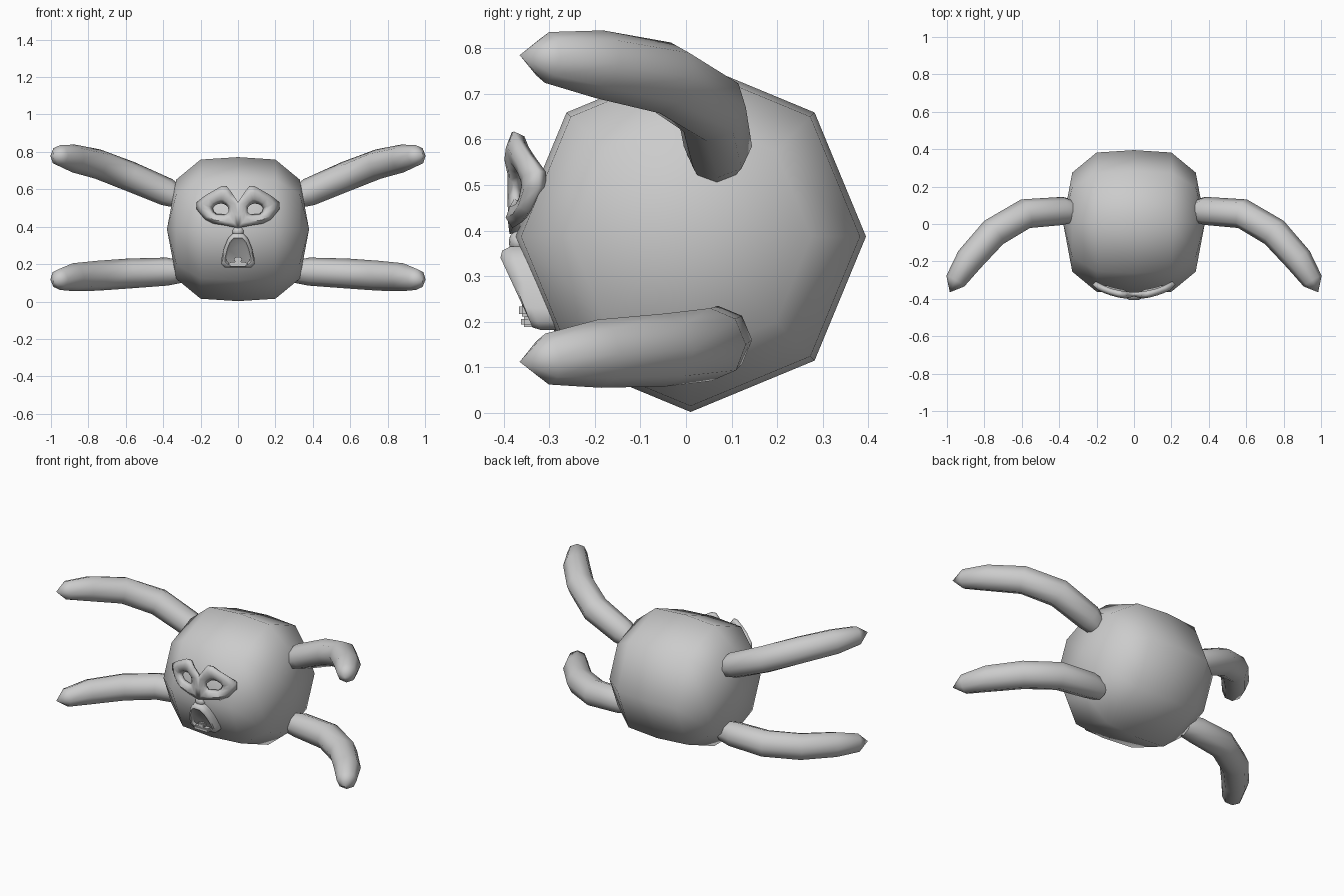
import bpy, bmesh
from math import sin, cos, pi, radians
from mathutils import Vector

if "Cube" in bpy.data.objects:
    bpy.data.objects.remove(bpy.data.objects["Cube"])


def finish(name, bm, angle=60):
    bmesh.ops.recalc_face_normals(bm, faces=bm.faces)
    me = bpy.data.meshes.new(name)
    bm.to_mesh(me)
    bm.free()
    ob = bpy.data.objects.new(name, me)
    bpy.context.collection.objects.link(ob)
    bpy.ops.object.select_all(action='DESELECT')
    ob.select_set(True)
    bpy.context.view_layer.objects.active = ob
    bpy.ops.object.shade_smooth_by_angle(angle=radians(angle))
    return ob


def loft(bm, rings, cap_start=True, cap_end=True):
    # bridge equal closed loops of points
    loops = [[bm.verts.new(p) for p in r] for r in rings]
    n = len(loops[0])
    for a, b in zip(loops, loops[1:]):
        for i in range(n):
            j = (i + 1) % n
            bm.faces.new((a[i], a[j], b[j], b[i]))
    if cap_start:
        bm.faces.new(loops[0])
    if cap_end:
        bm.faces.new(loops[-1])


def weld(bm):
    bmesh.ops.remove_doubles(bm, verts=bm.verts, dist=0.0005)


# Body: eight-sided barrel turned around the x axis
profile = [(-.38, 0), (-.33, .265), (-.2, .372), (0, .385), (.2, .372), (.33, .265), (.38, 0)]
bm = bmesh.new()
loft(bm, [[(x, .01 + r * cos(k * pi / 4), .387 + r * sin(k * pi / 4)) for k in range(8)]
          for x, r in profile], False, False)
weld(bm)
finish("body", bm)


# Limbs: bent tapering tubes with pointed tips
def limb(name, path, radii, side):
    pts = [Vector((side * x, y, z)) for x, y, z in path]
    rings = []
    for i, p in enumerate(pts):
        t = (pts[min(i + 1, len(pts) - 1)] - pts[max(i - 1, 0)]).normalized()
        u = t.cross(Vector((0, 0, 1))).normalized()
        v = u.cross(t)
        rings.append([p + radii[i] * (u * cos(k * pi / 4) + v * sin(k * pi / 4)) for k in range(8)])
    bm = bmesh.new()
    loft(bm, rings, True, False)
    weld(bm)
    finish(name, bm)


upper = [(.33, .065, .56), (.38, .07, .585), (.58, .055, .67), (.75, -.045, .735),
         (.88, -.19, .765), (.955, -.305, .78), (.985, -.365, .785)]
lower = [(.3, .065, .16), (.38, .07, .16), (.58, .055, .15), (.75, -.045, .138),
         (.88, -.19, .13), (.955, -.305, .118), (.985, -.365, .112)]
radii = [.06, .075, .08, .08, .075, .056, 0]
for side, tag in ((1, "right"), (-1, "left")):
    limb("upper_limb_" + tag, upper, radii, side)
    limb("lower_limb_" + tag, lower, radii, side)

# Eye mask: each half is an outline lofted to an open eye hole, then thickened
outline = [(0, .53), (.035, .575), (.06, .612), (.085, .612), (.125, .588), (.165, .565),
           (.213, .53), (.213, .495), (.17, .445), (.13, .425), (.06, .412), (0, .395), (0, .46)]
bm = bmesh.new()
for s in (1, -1):
    hole = []
    for x, z in outline:
        d = Vector((x - .092, z - .493)).normalized()
        hole.append((.092 + .05 * d.x, .493 + .04 * d.y))

    def ring(f, push):
        out = []
        for (x0, z0), (x1, z1) in zip(outline, hole):
            x, z = x0 + f * (x1 - x0), z0 + f * (z1 - z0)
            out.append((s * x, -.375 + 1.3 * x * x - (push if x0 > .001 else push * .3), z))
        return out
    loft(bm, [ring(0, 0), ring(.4, .014), ring(.75, .008), ring(1, -.012)], False, False)
weld(bm)
mask = finish("eye_mask", bm, 50)
mod = mask.modifiers.new("thickness", 'SOLIDIFY')
mod.thickness = .025
mod.offset = 0

# Nose: small ball under the mask
bm = bmesh.new()
bmesh.ops.create_uvsphere(bm, u_segments=12, v_segments=8, radius=1)
for v in bm.verts:
    v.co = Vector((v.co.x * .031, v.co.y * .022 - .367, v.co.z * .026 + .375))
finish("nose", bm)

# Mouth: bell-shaped pad with a raised rim and a recessed centre
half = [(.028, .365), (.055, .335), (.075, .285), (.088, .23), (.09, .2), (.072, .182)]
bell = half + [(-x, z) for x, z in reversed(half)]


def bell_ring(f, out):
    # scaled loop that follows the slope of the body front
    return [(x * f, -.375 + .36 * (.37 - z) - out, .255 + (z - .255) * f) for x, z in bell]


bm = bmesh.new()
loft(bm, [bell_ring(1, -.03), bell_ring(1, .012), bell_ring(.92, .03), bell_ring(.78, .034),
          bell_ring(.68, .022)])
finish("mouth", bm, 50)

# Lower lip opening and tooth
for name, size, loc in (("lip", (.05, .02, .012), (0, -.342, .2)),
                        ("tooth", (.022, .014, .014), (0, -.352, .225))):
    bm = bmesh.new()
    bmesh.ops.create_cube(bm, size=2)
    for v in bm.verts:
        v.co = Vector([v.co[i] * size[i] + loc[i] for i in range(3)])
    bmesh.ops.bevel(bm, geom=bm.edges[:], offset=.006, segments=2, affect='EDGES')
    finish(name, bm)
